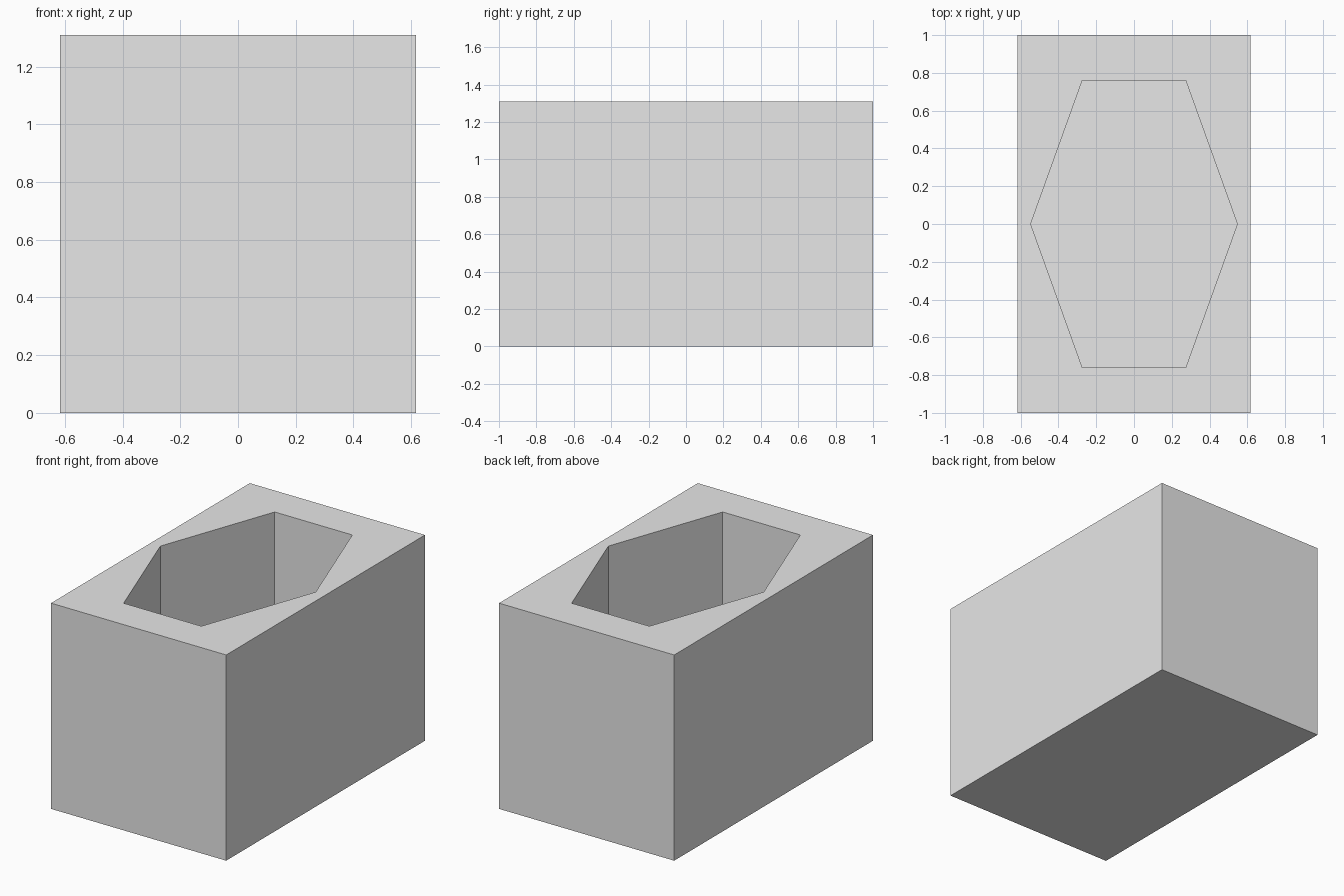
import bpy
import bmesh
from math import cos, sin, tau

# Remove the default cube
default = bpy.data.objects.get("Cube")
if default:
    bpy.data.objects.remove(default, do_unlink=True)

WIDTH, LENGTH, HEIGHT = 1.234, 2.0, 1.31
HOLE_X, HOLE_Y = 0.547, 0.76     # half extents of the hexagonal pocket
FLOOR = 0.24                     # height of the pocket floor

# Plain grey
GREY = (0.8, 0.8, 0.8, 1.0)
grey = bpy.data.materials.new("plain grey")
grey.use_nodes = True
grey.diffuse_color = GREY
grey.node_tree.nodes["Principled BSDF"].inputs["Base Color"].default_value = GREY


def add_ring(bm, points, z):
    return [bm.verts.new((x, y, z)) for x, y in points]


def add_walls(bm, lower, upper):
    for i in range(len(lower)):
        j = (i + 1) % len(lower)
        bm.faces.new((lower[i], lower[j], upper[j], upper[i]))


def edge_loop(bm, ring):
    return [bm.edges.get((ring[i - 1], ring[i])) for i in range(len(ring))]


# Outline of the block and of its six-sided pocket
block = [(sx * WIDTH / 2, sy * LENGTH / 2)
         for sx, sy in ((-1, -1), (1, -1), (1, 1), (-1, 1))]
pocket = [(HOLE_X * cos(i * tau / 6), HOLE_Y * sin(i * tau / 6) / sin(tau / 6))
          for i in range(6)]

bm = bmesh.new()
# Outer walls and underside
base = add_ring(bm, block, 0)
rim = add_ring(bm, block, HEIGHT)
add_walls(bm, base, rim)
bm.faces.new(base)
# Pocket walls and floor
pocket_floor = add_ring(bm, pocket, FLOOR)
pocket_rim = add_ring(bm, pocket, HEIGHT)
add_walls(bm, pocket_floor, pocket_rim)
bm.faces.new(pocket_floor)
# Top surface around the pocket
bmesh.ops.triangle_fill(bm, use_beauty=True, use_dissolve=False,
                        edges=edge_loop(bm, rim) + edge_loop(bm, pocket_rim))
bmesh.ops.recalc_face_normals(bm, faces=bm.faces)

mesh = bpy.data.meshes.new("hollow_block")
bm.to_mesh(mesh)
bm.free()
mesh.materials.append(grey)
bpy.context.collection.objects.link(bpy.data.objects.new("hollow_block", mesh))
